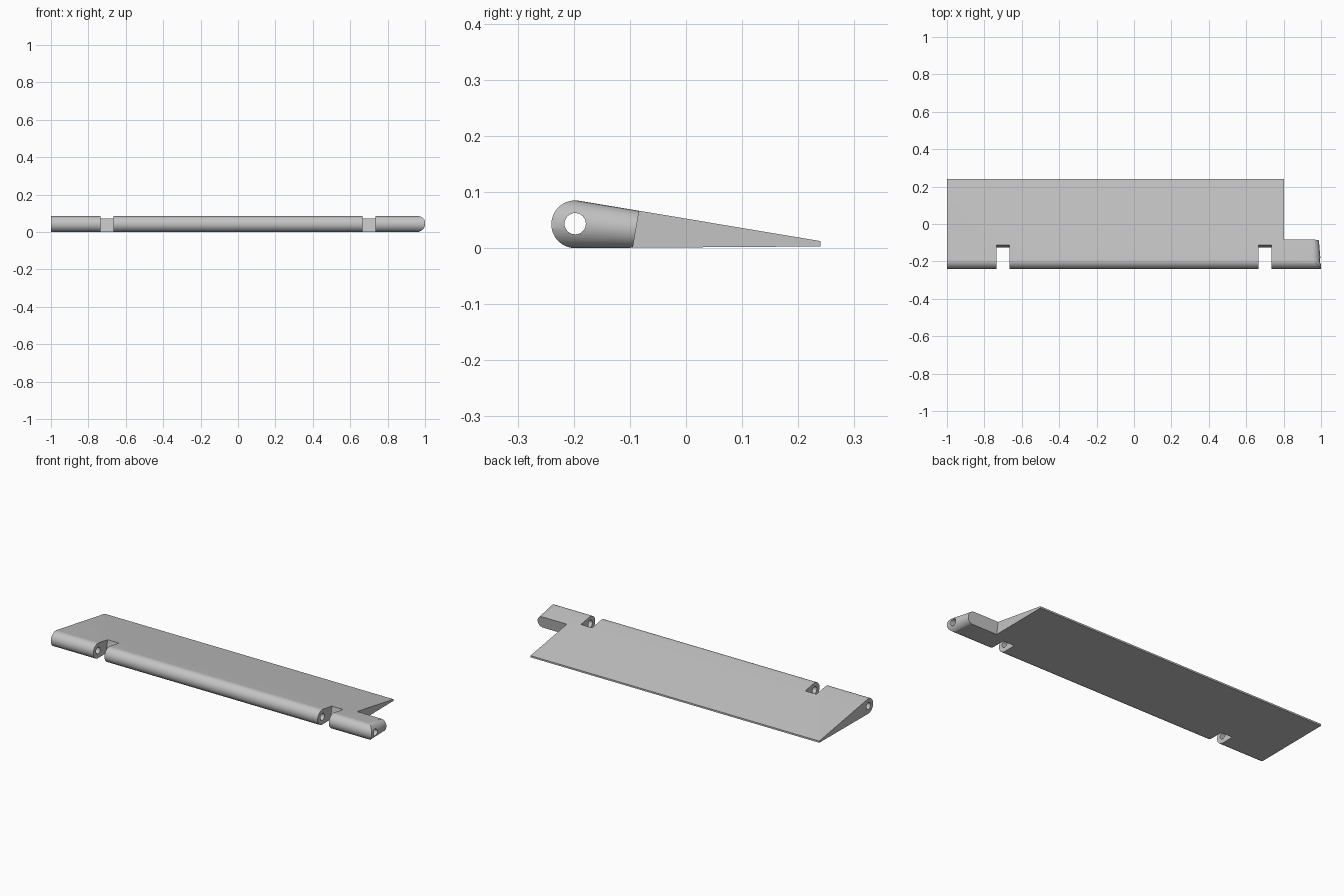
import bpy, bmesh
from math import sin, cos, radians

if "Cube" in bpy.data.objects:
    bpy.data.objects.remove(bpy.data.objects["Cube"], do_unlink=True)

R, CY, CZ = 0.0425, -0.1975, 0.0425   # leading edge radius and hinge axis
SLOPE = 0.168                         # fall of the upper skin

grey = bpy.data.materials.new("light grey")
grey.use_nodes = True
grey.diffuse_color = (0.55, 0.55, 0.55, 1)
grey.node_tree.nodes["Principled BSDF"].inputs["Base Color"].default_value = (0.55, 0.55, 0.55, 1)


def loft(name, start, end):
    """Closed solid between two matching outlines."""
    bm = bmesh.new()
    a = [bm.verts.new(p) for p in start]
    b = [bm.verts.new(p) for p in end]
    bm.faces.new(a)
    bm.faces.new(b[::-1])
    n = len(a)
    for i in range(n):
        j = (i + 1) % n
        bm.faces.new((a[j], a[i], b[i], b[j]))
    bmesh.ops.recalc_face_normals(bm, faces=bm.faces[:])
    mesh = bpy.data.meshes.new(name)
    bm.to_mesh(mesh)
    bm.free()
    mesh.materials.append(grey)
    obj = bpy.data.objects.new(name, mesh)
    bpy.context.collection.objects.link(obj)
    return obj


def prism(name, section, x0, x1):
    return loft(name, [(x0, y, z) for y, z in section], [(x1, y, z) for y, z in section])


def arc(cy, cz, r, a0, a1, steps):
    angles = [radians(a0 + (a1 - a0) * i / steps) for i in range(steps + 1)]
    return [(cy + r * cos(t), cz + r * sin(t)) for t in angles]


def wall(y, z):
    """Point on a wall square to the upper skin."""
    return (y + SLOPE * (z - 0.07), z)


# Wedge with a rounded leading edge
profile = arc(CY, CZ, R, 80.5, 270, 32) + [(0.24, 0.003), (0.24, 0.0125)]
flap = prism("hinged_flap", profile, -1, 1)

# Cutters: hinge bore, two hinge notches, rear corner beside the tab
bore = arc(CY, CZ + 0.001, 0.019, 0, 348.75, 31)
cutters = [prism("bore_cutter", bore, -1.1, 1.1)]
for x in (-0.7, 0.7):
    notch = [(-0.4, -0.1), wall(-0.113, -0.1), wall(-0.113, 0.2), (-0.4, 0.2)]
    cutters.append(prism("notch_cutter", notch, x - 0.035, x + 0.035))
corner = [wall(-0.083, -0.1), (0.4, -0.1), (0.4, 0.2), wall(-0.083, 0.2)]
cutters.append(prism("corner_cutter", corner, 0.802, 1.1))


# Rounded tab end, shrinking with the thickness of the wedge
def round_end(y):
    r = R + 0.0003 - (y - CY) * SLOPE / 2
    curve = arc(0.955, r - 0.0003, r, 90, -90, 24)
    outline = curve + [(0.955, -0.1), (1.1, -0.1), (1.1, 0.2), (0.955, 0.2)]
    return [(x, y, z) for x, z in outline]


cutters.append(loft("round_end_cutter", round_end(-0.26), round_end(-0.06)))

bpy.ops.object.select_all(action='DESELECT')
flap.select_set(True)
bpy.context.view_layer.objects.active = flap
for cutter in cutters:
    mod = flap.modifiers.new("cut", 'BOOLEAN')
    mod.operation = 'DIFFERENCE'
    mod.solver = 'EXACT'
    mod.object = cutter
    bpy.ops.object.modifier_apply(modifier=mod.name)
    bpy.data.objects.remove(cutter, do_unlink=True)

bpy.ops.object.shade_smooth_by_angle(angle=radians(30))
